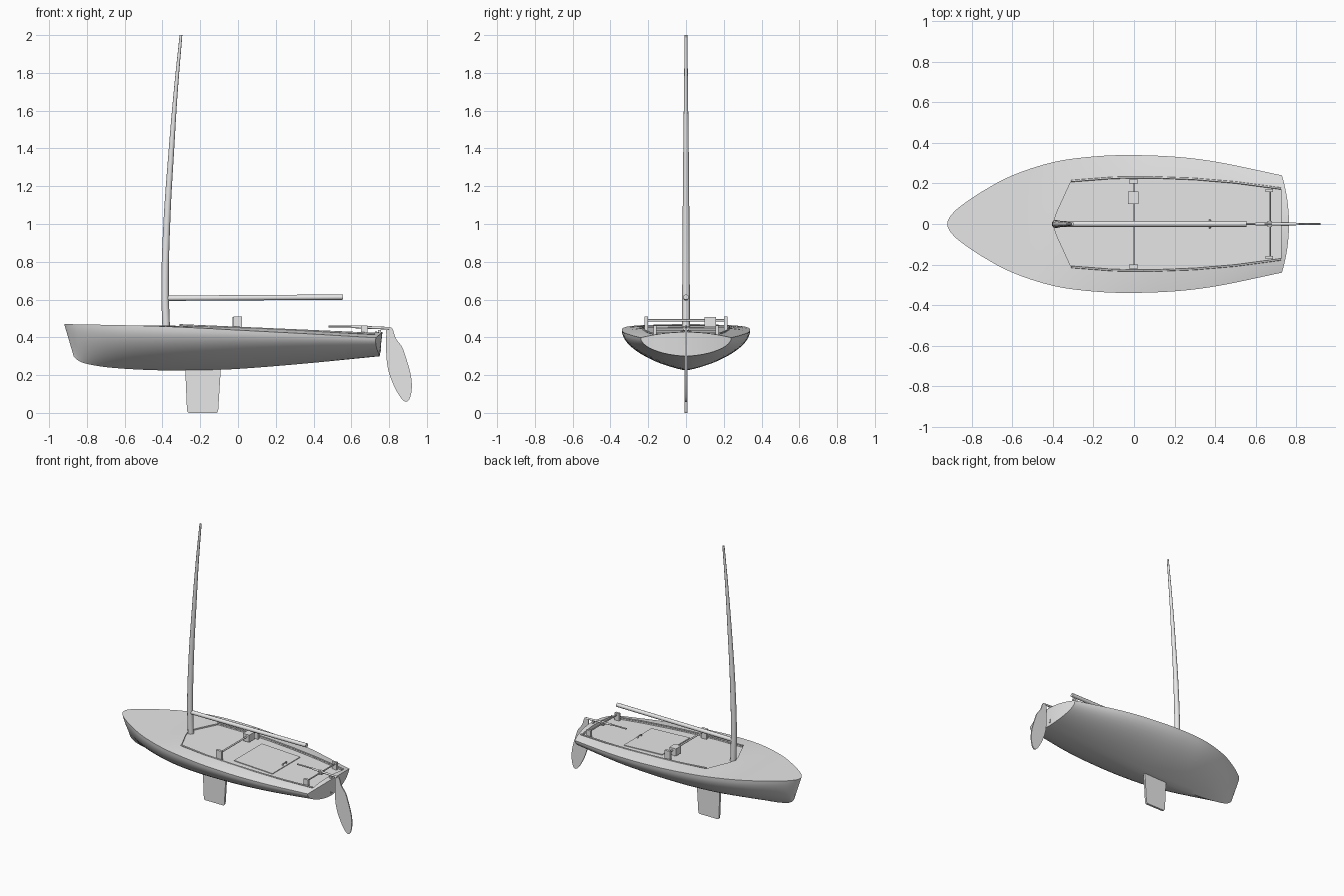
import bpy, bmesh, math
from mathutils import Vector

cube = bpy.data.objects.get("Cube")
if cube:
    bpy.data.objects.remove(cube, do_unlink=True)

grey = bpy.data.materials.new("light_grey")
grey.use_nodes = True
grey.diffuse_color = (0.8, 0.8, 0.8, 1)
grey.node_tree.nodes["Principled BSDF"].inputs["Base Color"].default_value = (0.8, 0.8, 0.8, 1)


def finish(name, bm, smooth=None):
    bmesh.ops.recalc_face_normals(bm, faces=bm.faces)
    mesh = bpy.data.meshes.new(name)
    bm.to_mesh(mesh)
    bm.free()
    mesh.materials.append(grey)
    obj = bpy.data.objects.new(name, mesh)
    bpy.context.collection.objects.link(obj)
    if smooth:
        shade(obj, smooth)
    return obj


def shade(obj, angle):
    bpy.ops.object.select_all(action='DESELECT')
    obj.select_set(True)
    bpy.context.view_layer.objects.active = obj
    bpy.ops.object.shade_smooth_by_angle(angle=math.radians(angle))


def box(name, low, high):
    bm = bmesh.new()
    bmesh.ops.create_cube(bm, size=1)
    for v in bm.verts:
        v.co = [l + (h - l) * (c + 0.5) for l, h, c in zip(low, high, v.co)]
    return finish(name, bm)


def plate(name, outline, thick):
    """Side profile in x and z, given thickness across y."""
    bm = bmesh.new()
    face = bm.faces.new([bm.verts.new((x, -thick / 2, z)) for x, z in outline])
    new = bmesh.ops.extrude_face_region(bm, geom=[face])["geom"]
    bmesh.ops.translate(bm, vec=(0, thick, 0), verts=[v for v in new if isinstance(v, bmesh.types.BMVert)])
    return finish(name, bm, 40)


def tube(name, points, radius, scales=None, curved=False):
    curve = bpy.data.curves.new(name, 'CURVE')
    curve.dimensions = '3D'
    curve.bevel_depth = radius
    curve.bevel_resolution = 4
    curve.use_fill_caps = True
    spline = curve.splines.new('BEZIER')
    spline.bezier_points.add(len(points) - 1)
    for i, (p, co) in enumerate(zip(spline.bezier_points, points)):
        p.co = co
        p.handle_left_type = p.handle_right_type = 'AUTO' if curved else 'VECTOR'
        p.radius = scales[i] if scales else 1
    curve.materials.append(grey)
    obj = bpy.data.objects.new(name, curve)
    bpy.context.collection.objects.link(obj)
    return obj


def smooth_path(rows, steps):
    """Catmull-Rom interpolation through rows of numbers."""
    out = []
    for i in range(len(rows) - 1):
        a, b, c, d = (rows[min(max(i + k, 0), len(rows) - 1)] for k in (-1, 0, 1, 2))
        for s in range(steps):
            t = s / steps
            out.append([q + 0.5 * t * (r - p + t * (2*p - 5*q + 4*r - w + t * (3*(q - r) + w - p)))
                        for p, q, r, w in zip(a, b, c, d)])
    return out + [list(rows[-1])]


# Hull stations: deck x, keel x, half beam, deck edge z, keel z, vee amount
stations = smooth_path([
    (-.92, -.87, .012, .47, .30, .5), (-.905, -.85, .04, .47, .28, .5),
    (-.86, -.81, .085, .469, .262, .48), (-.75, -.72, .16, .467, .245, .42),
    (-.6, -.59, .24, .464, .233, .35), (-.4, -.4, .305, .458, .225, .28),
    (-.2, -.2, .333, .449, .225, .25), (0, 0, .34, .438, .233, .24),
    (.25, .25, .328, .425, .252, .2), (.5, .5, .292, .412, .275, .15),
    (.765, .75, .24, .398, .30, .1)], 4)


def deck_height(x, u, edge):
    crown = 0.03 * min(max((x + 0.5) / 0.6, 0), 1)
    return edge + crown * (1 - u * u)


# Hull and deck as one closed shell
N = 12
bm = bmesh.new()
rings = []
for deck_x, keel_x, beam, edge, keel, vee in stations:
    lower, upper = [], []
    for i in range(-N, N + 1):
        a = i / N * math.pi / 2
        u = math.sin(a)
        h = (1 - vee) * (1 - math.cos(a)) + vee * abs(u)
        bend = 0.035 * (beam * u / 0.24) ** 2 * min(max((deck_x - 0.4) / 0.36, 0), 1)
        low = bm.verts.new((keel_x + (deck_x - keel_x) * h - bend, beam * u, keel + (edge - keel) * h))
        lower.append(low)
        top = low if abs(i) == N else bm.verts.new((deck_x - bend, beam * u, deck_height(deck_x, u, edge)))
        upper.append(top)
    rings.append((lower, upper))


def quad(*verts):
    bm.faces.new(list(dict.fromkeys(verts)))


for (l0, u0), (l1, u1) in zip(rings, rings[1:]):
    for i in range(2 * N):
        quad(l0[i], l0[i + 1], l1[i + 1], l1[i])
        quad(u0[i], u1[i], u1[i + 1], u0[i + 1])
for lower, upper in (rings[0], rings[-1]):
    for i in range(2 * N):
        quad(lower[i], lower[i + 1], upper[i + 1], upper[i])
hull = finish("hull", bm)

# Shallow cockpit well cut into the deck
side = [(-.38, .06), (-.31, .212), (-.1, .228), (.1, .23), (.3, .222), (.5, .205), (.725, .175)]
outline = [(-.4, 0)] + side + [(x, -y) for x, y in reversed(side)]


def floor(x):
    return 0.455 - 0.044 * (x + 0.4)


bm = bmesh.new()
bottom = [bm.verts.new((x, y, floor(x))) for x, y in outline]
top = [bm.verts.new((x, y, 0.6)) for x, y in outline]
bm.faces.new(bottom)
bm.faces.new(top)
for i in range(len(outline)):
    j = (i + 1) % len(outline)
    bm.faces.new((bottom[i], bottom[j], top[j], top[i]))
cutter = finish("cockpit_cutter", bm)
cutter.hide_render = True
cut = hull.modifiers.new("cockpit", 'BOOLEAN')
cut.operation = 'DIFFERENCE'
cut.solver = 'EXACT'
cut.object = cutter
bpy.context.view_layer.objects.active = hull
bpy.ops.object.modifier_apply(modifier=cut.name)
bpy.data.objects.remove(cutter, do_unlink=True)
shade(hull, 35)

# Thin coaming strips, hatch cover and its handle
for sign, label in ((1, "left"), (-1, "right")):
    tube("coaming_" + label, [(x, sign * y, floor(x) + 0.014) for x, y in side[1:]], 0.005)
hatch = box("hatch", (.08, -.16, 0), (.39, .16, .005))
for v in hatch.data.vertices:
    v.co.z += floor(v.co.x)
tube("hatch_handle", [(.375, -.02, .42), (.375, -.02, .437), (.375, .02, .437), (.375, .02, .42)], .004)

# Mast with a gentle bend, and the boom
tube("mast", [(-.38, 0, .44), (-.386, 0, .65), (-.377, 0, 1), (-.352, 0, 1.4), (-.328, 0, 1.72), (-.302, 0, 2)],
     .02, [1, 1, .9, .72, .52, .36], True)
tube("boom", [(-.38, 0, .607), (.555, 0, .613)], .014)

# Crossbar amidships with its sliding block
for y in (-.21, .21):
    box("crossbar_post", (-.025, y - .009, .43), (.02, y + .009, .51))
tube("crossbar", [(0, -.21, .49), (0, .21, .49)], .006)
box("crossbar_block", (-.03, .098, .455), (.022, .16, .508))

# Stern bar on two posts
for y in (-.165, .165):
    box("stern_post", (.65, y - .008, .4), (.685, y + .008, .462))
tube("stern_bar", [(.67, -.165, .448), (.67, .165, .448)], .005)
box("stern_block", (.658, -.014, .435), (.682, .014, .46))

# Tiller, rudder and hanger
tube("tiller_extension", [(.48, 0, .457), (.68, 0, .457)], .005)
tube("tiller", [(.6, 0, .456), (.8, 0, .448)], .007)
box("rudder_hanger", (.74, -.008, .32), (.757, .008, .44))
blade = smooth_path([(.782, .45), (.815, .45), (.835, .395), (.865, .355), (.88, .32), (.913, .21), (.92, .13),
                     (.905, .068), (.875, .065), (.832, .13), (.797, .22), (.785, .31), (.785, .42)], 3)
plate("rudder", blade, .008)

# Centreboard
plate("centreboard", [(-.28, .25), (-.27, .01), (-.262, 0), (-.112, 0), (-.105, .01), (-.09, .25)], .016)
